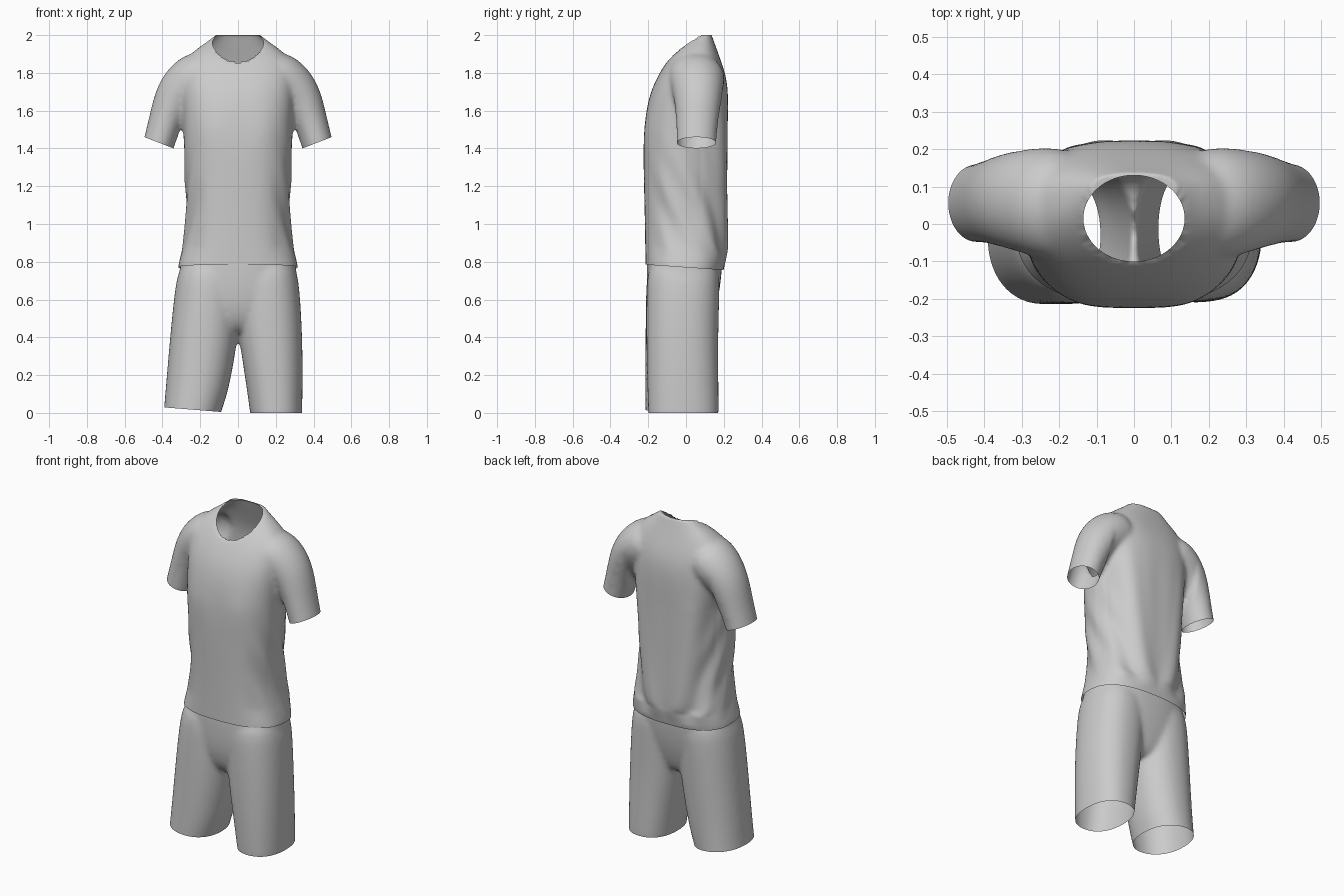
import bpy, bmesh, math
from mathutils import Vector

cube = bpy.data.objects.get("Cube")
if cube:
    bpy.data.objects.remove(cube, do_unlink=True)

fabric = bpy.data.materials.new("light_grey_fabric")
fabric.use_nodes = True
GREY = (0.6, 0.6, 0.6, 1)
fabric.diffuse_color = GREY
fabric.node_tree.nodes["Principled BSDF"].inputs["Base Color"].default_value = GREY
SEGMENTS = 40


def power(v, e):
    return math.copysign(abs(v) ** e, v)


def loft(bm, rings, squareness=2.0):
    """Closed tube through rings of (centre, x axis, y axis)."""
    loops = []
    for centre, ax, ay in rings:
        loop = []
        for i in range(SEGMENTS):
            a = math.tau * i / SEGMENTS
            c, s = (power(f(a), 2 / squareness) for f in (math.cos, math.sin))
            loop.append(bm.verts.new(centre + ax * c + ay * s))
        loops.append(loop)
    for lo, hi in zip(loops, loops[1:]):
        for i in range(SEGMENTS):
            j = (i + 1) % SEGMENTS
            bm.faces.new((lo[i], lo[j], hi[j], hi[i]))
    bm.faces.new(loops[0][::-1])
    bm.faces.new(loops[-1])


def level_rings(rows):
    """Horizontal rings from (z, x min, x max, y front, y back)."""
    return [(Vector(((l + r) / 2, (f + b) / 2, z)),
             Vector(((r - l) / 2, 0, 0)), Vector((0, (b - f) / 2, 0)))
            for z, l, r, f, b in rows]


def merge_cloth(bm, name, smoothing):
    """Blend overlapping tubes into one smooth skin and return it for trimming."""
    bmesh.ops.recalc_face_normals(bm, faces=bm.faces)
    mesh = bpy.data.meshes.new(name)
    bm.to_mesh(mesh)
    bm.free()
    obj = bpy.data.objects.new(name, mesh)
    bpy.context.collection.objects.link(obj)
    obj.modifiers.new("round", "SUBSURF").levels = 2
    remesh = obj.modifiers.new("blend", "REMESH")
    remesh.mode = "VOXEL"
    remesh.voxel_size = 0.011
    smooth = obj.modifiers.new("relax", "SMOOTH")
    smooth.factor = 0.5
    smooth.iterations = smoothing
    bpy.context.view_layer.update()
    evaluated = obj.evaluated_get(bpy.context.evaluated_depsgraph_get())
    out = bmesh.new()
    out.from_mesh(evaluated.to_mesh())
    evaluated.to_mesh_clear()
    obj.modifiers.clear()
    return obj, out


def trim(bm, point, normal, inside=lambda p: True):
    """Cut away everything beyond a plane, leaving an open edge."""
    faces = [f for f in bm.faces if inside(f.calc_center_median())]
    edges = {e for f in faces for e in f.edges}
    verts = {v for f in faces for v in f.verts}
    bmesh.ops.bisect_plane(bm, geom=list(verts) + list(edges) + faces,
                           plane_co=point, plane_no=normal, clear_outer=True)


def finish(obj, bm):
    bmesh.ops.recalc_face_normals(bm, faces=bm.faces)
    for f in bm.faces:
        f.smooth = True
    obj.data.clear_geometry()
    bm.to_mesh(obj.data)
    bm.free()
    obj.data.materials.append(fabric)


def bump(d, width):
    return math.exp(-(d / width) ** 2)


def ramp(v, start, end):
    return min(1, max(0, (v - start) / (end - start)))


# Shirt: torso up to the collar
shirt_bm = bmesh.new()
torso = [(.68, .332, -.215, .19), (.78, .319, -.215, .203), (.85, .299, -.216, .222),
         (1.0, .273, -.218, .222), (1.2, .28, -.223, .222), (1.4, .287, -.227, .223),
         (1.55, .292, -.219, .225), (1.68, .30, -.196, .226), (1.78, .305, -.153, .214),
         (1.86, .29, -.103, .187), (1.925, .225, -.048, .163), (1.975, .148, .01, .145),
         (2.02, .10, .065, .13), (2.04, .07, .08, .11)]
loft(shirt_bm, level_rings([(z, -w, w, f, b) for z, w, f, b in torso]), 2.55)

# Shirt: sleeves, with (x, y, z, half width, half depth) along each arm
sleeve = [(.13, .045, 1.80, .13, .155), (.245, .057, 1.775, .136, .15),
          (.326, .064, 1.687, .12, .13), (.379, .06, 1.565, .09, .112),
          (.418, .055, 1.43, .083, .105), (.44, .055, 1.36, .082, .105)]
for side in (1, -1):
    path = [Vector((side * x, y, z)) for x, y, z, w, d in sleeve]
    rings = []
    for i, p in enumerate(path):
        along = (path[min(i + 1, len(path) - 1)] - path[max(i - 1, 0)]).normalized()
        across = along.cross(Vector((0, 1, 0))).normalized()
        rings.append((p, across * sleeve[i][3], Vector((0, sleeve[i][4], 0))))
    loft(shirt_bm, rings)
shirt, bm = merge_cloth(shirt_bm, "shirt", 18)

# Shirt: draped folds across the chest, back and flanks
bm.normal_update()
moves = []
for v in bm.verts:
    x, y, z = abs(v.co.x), v.co.y, v.co.z
    if x > .32 or z > 1.75:
        continue
    fade = ramp(z, .78, .88) * ramp(z, 1.75, 1.5) * ramp(x, .32, .29)
    # Back panel hangs from the shoulder blades and gathers at the hem
    line = .05 + .13 * math.sqrt(max(0, z - .85) / .65)
    back = .008 * bump(x - line, .05) - .018 * bump(x - line - .1, .05)
    back += .005 * bump(x - line - .17, .03) - .004 * bump(x, .06)
    chest = .006 * bump(x - .14, .08) * bump(z - 1.5, .15)
    chest -= .008 * bump(x - .24, .06) * bump(z - 1.05, .3)
    flank = .005 * math.sin((y * 1.9 + z - .9) * 22) * bump(z - 1.1, .25)
    d = (back * ramp(y, 0, .08) + chest * ramp(y, 0, -.08)
         + flank * ramp(x, .17, .26))
    moves.append((v, v.normal * d * fade))
for v, move in moves:
    v.co += move

# Shirt: open hem, cuffs and neck
trim(bm, Vector((0, 0, .77)), Vector((0, -.07, -1)))
for side in (1, -1):
    trim(bm, Vector((side * .418, .055, 1.43)), Vector((side * .36, 0, -.93)),
         lambda p: p.x * side > .31 and 1.2 < p.z < 1.55)
NECK_X, NECK_Y, NECK_MID = .135, .115, .015


def neck_radius(co):
    return math.hypot(co.x / NECK_X, (co.y - NECK_MID) / NECK_Y)


hole = [v for v in bm.verts if v.co.z > 1.7 and neck_radius(v.co) < 1]
bmesh.ops.delete(bm, geom=hole, context="VERTS")
for v in bm.verts:
    if v.is_boundary and v.co.z > 1.7:
        r = neck_radius(v.co)
        v.co.x /= r
        v.co.y = NECK_MID + (v.co.y - NECK_MID) / r
    v.co.z = min(v.co.z, 2)
finish(shirt, bm)

# Shorts: hips and two legs, the right one a little wider and forward
shorts_bm = bmesh.new()
loft(shorts_bm, level_rings([(.92, -.28, .28, -.2, .19), (.78, -.311, .311, -.21, .194),
                             (.64, -.315, .315, -.208, .178), (.54, -.27, .27, -.194, .155),
                             (.46, -.16, .16, -.165, .13), (.41, -.05, .05, -.1, .09)]), 2.4)
loft(shorts_bm, level_rings([(.85, -.30, .02, -.2, .18), (.65, -.336, .02, -.213, .178),
                             (.4, -.36, .0, -.215, .168), (.2, -.377, -.034, -.215, .16),
                             (.08, -.387, -.062, -.215, .157), (0, -.394, -.092, -.215, .155),
                             (-.08, -.4, -.11, -.214, .155)]), 2.2)
loft(shorts_bm, level_rings([(.85, -.02, .30, -.2, .18), (.65, -.02, .328, -.21, .178),
                             (.4, .004, .341, -.21, .17), (.2, .036, .343, -.207, .172),
                             (0, .064, .34, -.2, .173), (-.08, .075, .338, -.198, .173)]), 2.3)
shorts, bm = merge_cloth(shorts_bm, "shorts", 16)

# Shorts: open waist and leg hems
trim(bm, Vector((0, 0, .80)), Vector((0, 0, 1)))
trim(bm, Vector((-.09, 0, .005)), Vector((-.08, 0, -1)), lambda p: p.x < 0)
trim(bm, Vector((0, 0, 0)), Vector((0, 0, -1)), lambda p: p.x >= 0)
finish(shorts, bm)
